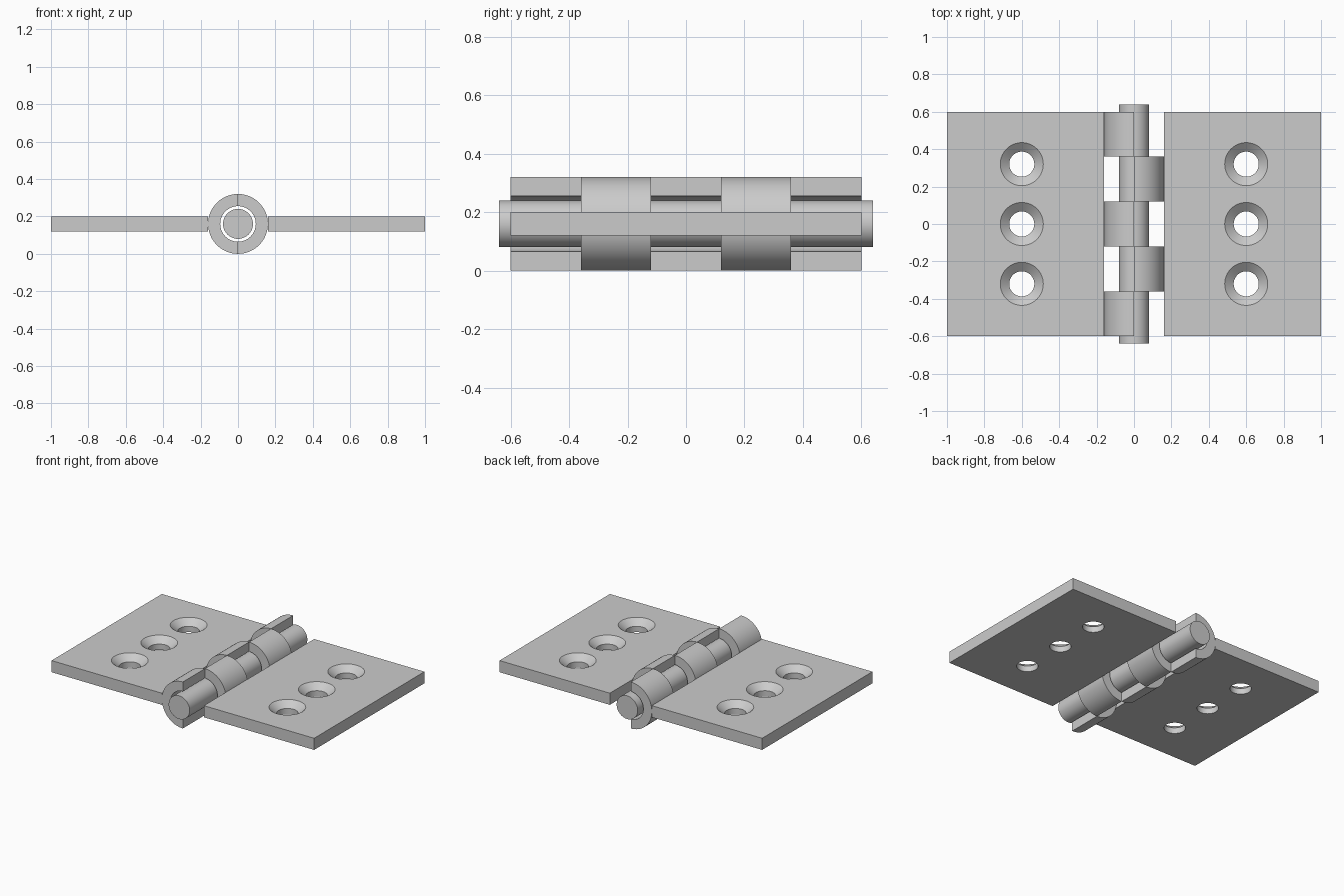
import bpy, bmesh, math

cube = bpy.data.objects.get("Cube")
if cube:
    bpy.data.objects.remove(cube, do_unlink=True)

AXIS_Z = 0.16       # height of the pin axis
THICK = 0.08        # leaf thickness
SEGS = 64

steel = bpy.data.materials.new("grey_steel")
steel.use_nodes = True
GREY = (0.6, 0.6, 0.6, 1)
steel.diffuse_color = GREY
steel.node_tree.nodes["Principled BSDF"].inputs["Base Color"].default_value = GREY


def finish(bm, name):
    bmesh.ops.recalc_face_normals(bm, faces=bm.faces)
    mesh = bpy.data.meshes.new(name)
    bm.to_mesh(mesh)
    bm.free()
    mesh.materials.append(steel)
    obj = bpy.data.objects.new(name, mesh)
    bpy.context.collection.objects.link(obj)
    return obj


def activate(obj):
    bpy.ops.object.select_all(action='DESELECT')
    obj.select_set(True)
    bpy.context.view_layer.objects.active = obj


def smooth(obj):
    activate(obj)
    bpy.ops.object.shade_smooth_by_angle(angle=math.radians(30))


def arc(radius, start, end, steps):
    angles = [start + (end - start) * i / steps for i in range(steps + 1)]
    return [(radius * math.cos(a), AXIS_Z + radius * math.sin(a)) for a in angles]


def extrude_y(bm, profile, y0, y1):
    """Extrude a closed (x, z) strip of matching outer/inner points along y."""
    face = bm.faces.new([bm.verts.new((x, y0, z)) for x, z in profile])
    out = bmesh.ops.extrude_face_region(bm, geom=[face])
    moved = [v for v in out["geom"] if isinstance(v, bmesh.types.BMVert)]
    bmesh.ops.translate(bm, verts=moved, vec=(0, y1 - y0, 0))


def screw_cutter():
    """Straight bore with a countersunk top, for three screw holes."""
    top = AXIS_Z + THICK / 2
    profile = [(0.067, 0.05), (0.067, top - 0.04), (0.115, top), (0.127, top + 0.01)]
    bm = bmesh.new()
    for y in (-0.32, 0, 0.32):
        rings = []
        for r, z in profile:
            rings.append([bm.verts.new((r * math.cos(math.tau * i / SEGS),
                                        y + r * math.sin(math.tau * i / SEGS), z))
                          for i in range(SEGS)])
        for a, b in zip(rings, rings[1:]):
            for i in range(SEGS):
                j = (i + 1) % SEGS
                bm.faces.new((a[i], a[j], b[j], b[i]))
        bm.faces.new(rings[0])
        bm.faces.new(rings[-1])
    return finish(bm, "screw_hole_cutter")


def leaf(side, name):
    """Flat plate with three countersunk holes."""
    bm = bmesh.new()
    bmesh.ops.create_cube(bm, size=1)
    bmesh.ops.scale(bm, vec=(0.84, 1.2, THICK), verts=bm.verts)
    bmesh.ops.translate(bm, vec=(side * 0.58, 0, AXIS_Z), verts=bm.verts)
    plate = finish(bm, name)
    cutter = screw_cutter()
    cutter.location.x = side * 0.6
    cutter.hide_render = True
    mod = plate.modifiers.new("screw_holes", 'BOOLEAN')
    mod.operation = 'DIFFERENCE'
    mod.solver = 'EXACT'
    mod.object = cutter
    activate(plate)
    bpy.ops.object.modifier_apply(modifier=mod.name)
    bpy.data.objects.remove(cutter, do_unlink=True)
    smooth(plate)


def knuckles(side, starts, name):
    """Half-round sleeves that wrap one side of the pin."""
    a0 = -math.pi / 2 if side > 0 else math.pi / 2
    a1 = a0 + math.pi
    profile = arc(0.16, a0, a1, SEGS // 2) + arc(0.095, a1, a0, SEGS // 2)
    bm = bmesh.new()
    for y in starts:
        extrude_y(bm, profile, y, y + 0.24)
    smooth(finish(bm, name))


# Leaves and their alternating knuckles
leaf(-1, "right_leaf")
leaf(1, "left_leaf")
knuckles(-1, (-0.6, -0.12, 0.36), "right_knuckles")
knuckles(1, (-0.36, 0.12), "left_knuckles")

# Hinge pin
bm = bmesh.new()
extrude_y(bm, arc(0.08, 0, math.tau, SEGS)[:-1], -0.64, 0.64)
smooth(finish(bm, "hinge_pin"))
